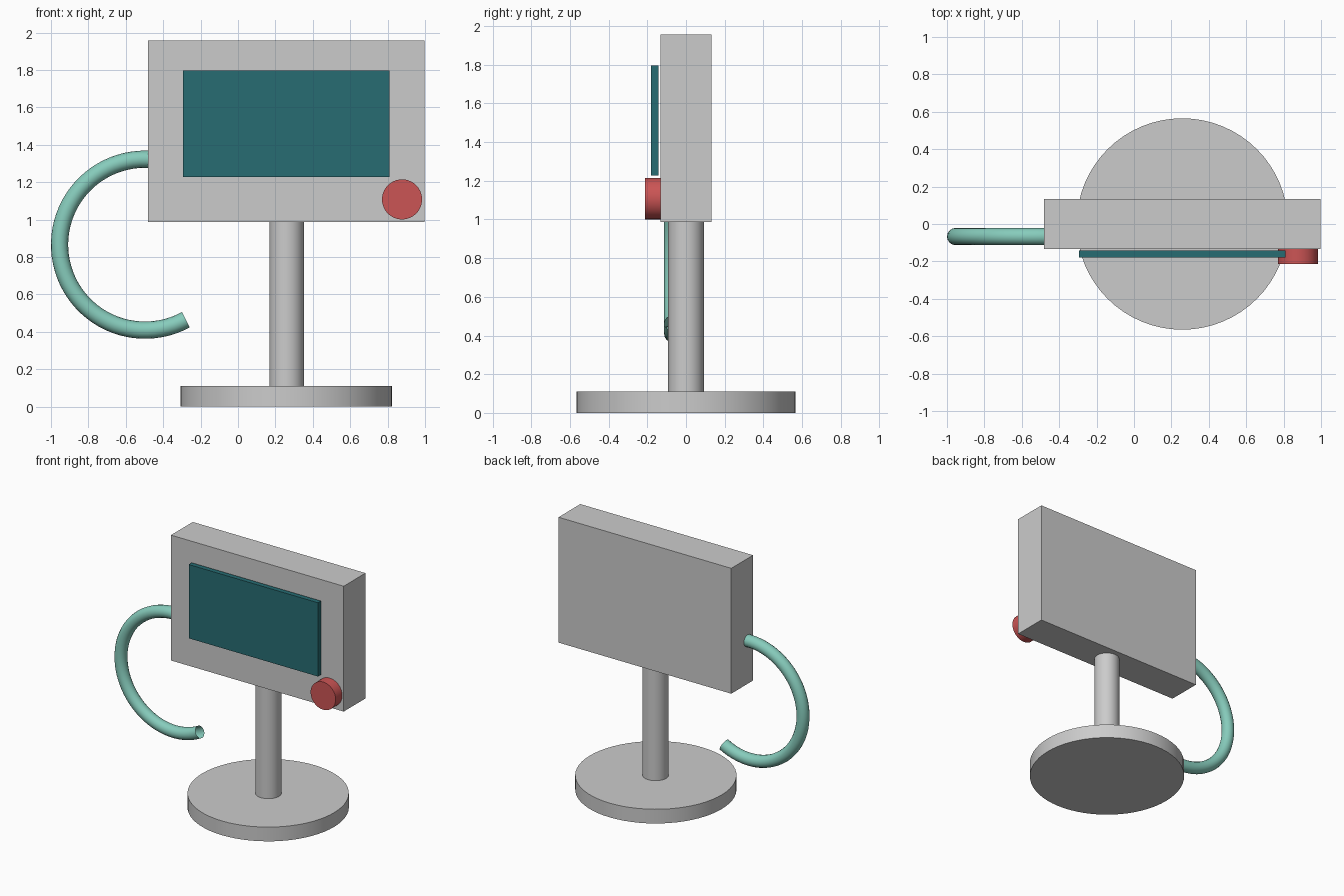
import bpy, math

if "Cube" in bpy.data.objects:
    bpy.data.objects.remove(bpy.data.objects["Cube"])


def paint(obj, name, rgb):
    mat = bpy.data.materials.new(name)
    mat.diffuse_color = (*rgb, 1)
    mat.use_nodes = True
    mat.node_tree.nodes["Principled BSDF"].inputs["Base Color"].default_value = mat.diffuse_color
    obj.data.materials.append(mat)


def box(name, lo, hi):
    center = [(a + b) / 2 for a, b in zip(lo, hi)]
    bpy.ops.mesh.primitive_cube_add(size=1, location=center)
    obj = bpy.context.object
    obj.name = name
    obj.scale = [b - a for a, b in zip(lo, hi)]
    bpy.ops.object.transform_apply(location=False, rotation=False, scale=True)
    return obj


def cylinder(name, center, radius, depth, rot_x=0, sides=64):
    bpy.ops.mesh.primitive_cylinder_add(vertices=sides, radius=radius, depth=depth,
                                        location=center, rotation=(rot_x, 0, 0))
    obj = bpy.context.object
    obj.name = name
    bpy.ops.object.shade_smooth_by_angle(angle=math.radians(40))
    return obj


# Stand: round base and pole
cylinder("base", (0.258, 0, 0.055), 0.565, 0.11)
cylinder("pole", (0.26, 0, 0.55), 0.092, 0.89)

# Monitor housing
box("housing", (-0.48, -0.133, 0.988), (0.997, 0.133, 1.957))

# Screen panel standing just off the front
screen = box("screen", (-0.295, -0.18, 1.227), (0.81, -0.143, 1.797))
paint(screen, "teal", (0.02, 0.15, 0.17))

# Round knob at the lower right corner
knob = cylinder("knob", (0.877, -0.172, 1.108), 0.107, 0.082, math.pi / 2)
paint(knob, "red", (0.6, 0.09, 0.09))

# Side hose: open-ended tube along an arc
START, END, STEPS, RADIUS = 85, 298.5, 48, 0.457
curve = bpy.data.curves.new("hose", 'CURVE')
curve.dimensions = '3D'
curve.bevel_depth = 0.046
curve.bevel_resolution = 6
spline = curve.splines.new('POLY')
spline.points.add(STEPS)
for i, p in enumerate(spline.points):
    a = math.radians(START + (END - START) * i / STEPS)
    p.co = (-0.497 + RADIUS * math.cos(a), -0.067, 0.866 + RADIUS * math.sin(a), 1)
spline.use_smooth = True
hose = bpy.data.objects.new("hose", curve)
bpy.context.collection.objects.link(hose)
paint(hose, "mint", (0.24, 0.6, 0.5))
